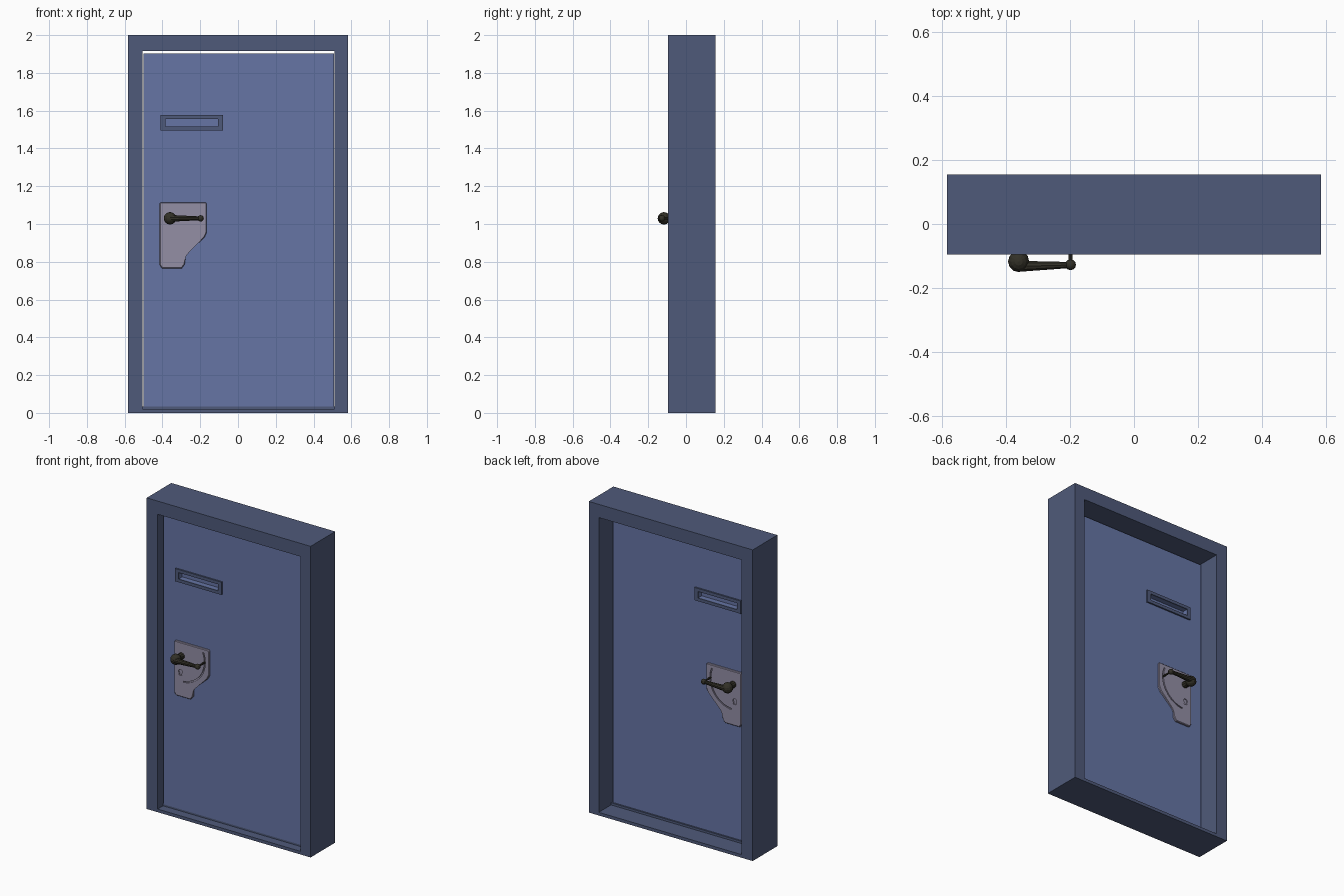
import bpy, bmesh, math
from mathutils import Vector

if "Cube" in bpy.data.objects:
    bpy.data.objects.remove(bpy.data.objects["Cube"])


def material(name, r, g, b):
    lin = [((c / 255 + 0.055) / 1.055) ** 2.4 for c in (r, g, b)]
    m = bpy.data.materials.new(name)
    m.diffuse_color = (*lin, 1)
    m.use_nodes = True
    m.node_tree.nodes["Principled BSDF"].inputs["Base Color"].default_value = m.diffuse_color
    return m


FRAME = material("dark slate blue", 79, 90, 122)
DOOR = material("steel blue", 102, 117, 165)
PLATE = material("grey metal", 147, 142, 165)
HANDLE = material("dark bronze", 50, 48, 39)
FRONT, BACK = -0.045, 0.02          # door faces
MID = (FRONT + BACK) / 2


def finish(name, bm, mat):
    bmesh.ops.recalc_face_normals(bm, faces=bm.faces)
    me = bpy.data.meshes.new(name)
    bm.to_mesh(me)
    bm.free()
    me.materials.append(mat)
    ob = bpy.data.objects.new(name, me)
    bpy.context.collection.objects.link(ob)
    return ob


def ring(name, outer, inner, y0, y1, mat):
    """Rectangular slab with a rectangular hole; rects are x0, x1, z0, z1."""
    bm = bmesh.new()

    def loop(r, y):
        return [bm.verts.new((x, y, z)) for x, z in
                ((r[0], r[2]), (r[1], r[2]), (r[1], r[3]), (r[0], r[3]))]
    loops = [loop(outer, y0), loop(outer, y1), loop(inner, y1), loop(inner, y0)]
    for k in range(4):
        a, b = loops[k], loops[(k + 1) % 4]
        for i in range(4):
            j = (i + 1) % 4
            bm.faces.new((a[i], a[j], b[j], b[i]))
    return finish(name, bm, mat)


def prism(bm, pts, y0, y1):
    """Extrude an x-z outline along y; returns the face at y0."""
    a = [bm.verts.new((x, y0, z)) for x, z in pts]
    b = [bm.verts.new((x, y1, z)) for x, z in pts]
    cap = bm.faces.new(a)
    bm.faces.new(b[::-1])
    for i in range(len(pts)):
        j = (i + 1) % len(pts)
        bm.faces.new((a[i], b[i], b[j], a[j]))
    return cap


def rod(bm, p, q, r0, r1, sides=10):
    p, q = Vector(p), Vector(q)
    d = q - p
    m = d.to_track_quat('Z', 'Y').to_matrix().to_4x4()
    m.translation = (p + q) / 2
    bmesh.ops.create_cone(bm, cap_ends=True, segments=sides, radius1=r0,
                          radius2=r1, depth=d.length, matrix=m)


def ball(bm, c, r):
    vs = bmesh.ops.create_uvsphere(bm, u_segments=12, v_segments=8, radius=r)["verts"]
    bmesh.ops.translate(bm, verts=vs, vec=c)


def both_sides(ob, back_name):
    """Repeat a fitting on the back of the door."""
    me = ob.data.copy()
    for v in me.vertices:
        v.co.y = 2 * MID - v.co.y
    me.flip_normals()
    other = bpy.data.objects.new(back_name, me)
    bpy.context.collection.objects.link(other)
    return other


# Frame and threshold
ring("door_frame", (-0.583, 0.583, 0, 2), (-0.505, 0.512, 0.02, 1.915), -0.095, 0.155, FRAME)
bm = bmesh.new()
prism(bm, [(-0.505, 0.02), (0.512, 0.02), (0.512, 0.034), (-0.505, 0.034)], -0.04, 0.03)
finish("threshold", bm, FRAME)

# Door leaf with viewing slot
SLOT = (-0.385, -0.105, 1.515, 1.557)
ring("door_leaf", (-0.5, 0.507, 0.034, 1.903), SLOT, FRONT, BACK, DOOR)
rim = ring("slot_rim_front", (-0.41, -0.08, 1.495, 1.577), SLOT, FRONT - 0.01, FRONT, FRAME)
both_sides(rim, "slot_rim_back")
bm = bmesh.new()
x0, x1, z0, z1 = SLOT
prism(bm, [(x0, z0), (x1, z0), (x1, z1), (x0, z1)], MID - 0.004, MID + 0.004)
finish("slot_cover", bm, DOOR)

# Lock plate with chamfered front edge
HX, HZ = -0.36, 1.03
outline = [(-0.408, 1.115), (-0.173, 1.115), (-0.166, 1.108), (-0.166, 0.955), (-0.178, 0.928),
           (-0.272, 0.842), (-0.281, 0.825), (-0.283, 0.785), (-0.298, 0.765),
           (-0.403, 0.765), (-0.415, 0.785), (-0.415, 1.108)]
bm = bmesh.new()
PF = FRONT - 0.013
cap = prism(bm, outline, PF, FRONT)
bmesh.ops.bevel(bm, geom=list(cap.edges), offset=0.004, segments=1, affect='EDGES')
plate = finish("lock_plate_front", bm, PLATE)

# Cutter: arc groove for the handle pin, and keyhole
bm = bmesh.new()
angles = [math.radians(22 - 107 * i / 20) for i in range(21)]


def arc(r, seq):
    return [(HX + r * math.cos(a), HZ + r * math.sin(a)) for a in seq]


prism(bm, arc(0.168, angles) + arc(0.160, angles[::-1]), PF - 0.01, PF + 0.007)
key = [(-0.369 + 0.014 * math.cos(a), 0.926 + 0.014 * math.sin(a))
       for a in [math.radians(-55 + 290 * i / 10) for i in range(11)]]
prism(bm, key + [(-0.380, 0.902), (-0.358, 0.902)], PF - 0.01, PF + 0.007)
cutter = finish("groove_cutter_front", bm, PLATE)
cutter_back = both_sides(cutter, "groove_cutter_back")
plate_back = both_sides(plate, "lock_plate_back")
for ob, cut in ((plate, cutter), (plate_back, cutter_back)):
    mod = ob.modifiers.new("grooves", 'BOOLEAN')
    mod.operation, mod.solver, mod.object = 'DIFFERENCE', 'EXACT', cut
    cut.hide_render = True
    cut.hide_viewport = True
    cut.display_type = 'WIRE'

# Lever handle: hub, tapered bar, end knob and guide pin
bm = bmesh.new()
ball(bm, (HX, -0.117, HZ), 0.033)
rod(bm, (HX, FRONT - 0.01, HZ), (HX, -0.11, HZ), 0.021, 0.019)
rod(bm, (HX, -0.132, HZ), (-0.2, -0.128, HZ), 0.018, 0.010)
ball(bm, (-0.198, -0.127, HZ), 0.017)
rod(bm, (-0.198, FRONT - 0.006, HZ), (-0.198, -0.12, HZ), 0.006, 0.006, 8)
handle = finish("lever_handle_front", bm, HANDLE)
both_sides(handle, "lever_handle_back")
